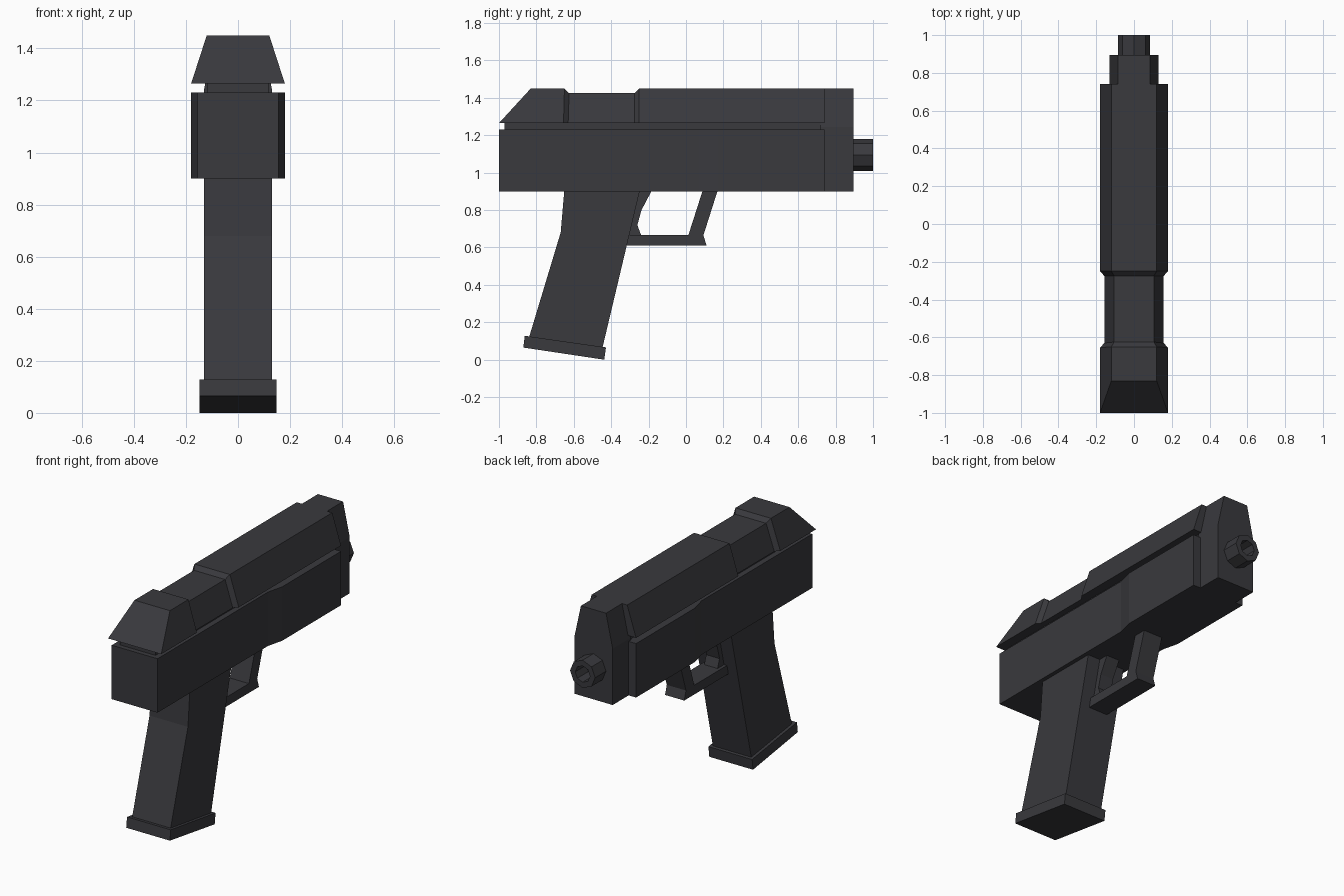
import bpy, bmesh, math
from mathutils import Vector

if "Cube" in bpy.data.objects:
    bpy.data.objects.remove(bpy.data.objects["Cube"])

metal = bpy.data.materials.new("dark gunmetal")
metal.diffuse_color = (0.041, 0.041, 0.047, 1)
metal.use_nodes = True
metal.node_tree.nodes["Principled BSDF"].inputs["Base Color"].default_value = metal.diffuse_color


def finish(name, bm):
    bmesh.ops.recalc_face_normals(bm, faces=bm.faces)
    me = bpy.data.meshes.new(name)
    bm.to_mesh(me)
    bm.free()
    me.materials.append(metal)
    ob = bpy.data.objects.new(name, me)
    bpy.context.collection.objects.link(ob)
    return ob


def loft(name, rings, cyclic=False):
    """Skin a list of matching closed rings; cap the ends unless cyclic."""
    bm = bmesh.new()
    vr = [[bm.verts.new(p) for p in r] for r in rings]
    n = len(vr[0])
    pairs = list(zip(vr, vr[1:])) + ([(vr[-1], vr[0])] if cyclic else [])
    for a, b in pairs:
        for i in range(n):
            j = (i + 1) % n
            bm.faces.new((a[i], a[j], b[j], b[i]))
    if not cyclic:
        bm.faces.new(vr[0])
        bm.faces.new(vr[-1])
    return finish(name, bm)


def side_profile(name, pts, half):
    """Extrude a (y, z) profile across x."""
    return loft(name, [[(x, y, z) for y, z in pts] for x in (-half, half)])


# lower frame: plan outline, slightly wider towards the muzzle
right = [(0.155, -1), (0.155, 0.07), (0.18, 0.17), (0.18, 0.74)]
plan = right + [(-x, y) for x, y in reversed(right)]
loft("frame", [[(x, y, z) for x, y in plan] for z in (0.9, 1.23)])

# recessed rail between frame and slide
side_profile("slide_rail", [(-0.97, 1.22), (0.74, 1.22), (0.74, 1.275), (-0.97, 1.275)], 0.12)

# slide: trapezoid sections (bottom y, top y, bottom half, top half, top z)
sections = [(-1, -0.83, 0.18, 0.12, 1.45),
            (-0.655, -0.65, 0.18, 0.12, 1.45),
            (-0.63, -0.625, 0.157, 0.105, 1.425),
            (-0.275, -0.275, 0.157, 0.105, 1.425),
            (-0.25, -0.25, 0.18, 0.12, 1.45),
            (0.74, 0.74, 0.18, 0.12, 1.45)]
loft("slide", [[(-b, yb, 1.265), (b, yb, 1.265), (t, yt, zt), (-t, yt, zt)]
               for yb, yt, b, t, zt in sections])

# narrower muzzle block
outline = [(-0.13, 0.9), (0.13, 0.9), (0.13, 1.245), (0.085, 1.45),
           (-0.085, 1.45), (-0.13, 1.245)]
loft("muzzle_block", [[(x, y, z) for x, z in outline] for y in (0.72, 0.895)])


# hollow eight-sided barrel
def octagon(r, y):
    return [(r * math.cos(i * math.pi / 4), y, 1.095 + r * math.sin(i * math.pi / 4))
            for i in range(8)]


loft("barrel", [octagon(0.085, 0.88), octagon(0.085, 1.0),
                octagon(0.05, 1.0), octagon(0.05, 0.88)], cyclic=True)

# grip and its base plate
side_profile("grip", [(-0.65, 0.92), (-0.652, 0.89), (-0.67, 0.68), (-0.845, 0.1),
                      (-0.45, 0.05), (-0.248, 0.9), (-0.248, 0.92)], 0.13)
side_profile("grip_base_plate", [(-0.862, 0.128), (-0.87, 0.065), (-0.437, 0.0),
                                 (-0.428, 0.066)], 0.148)

# trigger and guard
side_profile("trigger", [(-0.27, 0.91), (-0.18, 0.91), (-0.238, 0.8), (-0.26, 0.72),
                         (-0.238, 0.66), (-0.33, 0.66)], 0.045)
side_profile("trigger_guard", [(-0.34, 0.61), (0.11, 0.61), (0.093, 0.665), (0.171, 0.91),
                               (0.091, 0.91), (0.013, 0.667), (-0.33, 0.667)], 0.065)
